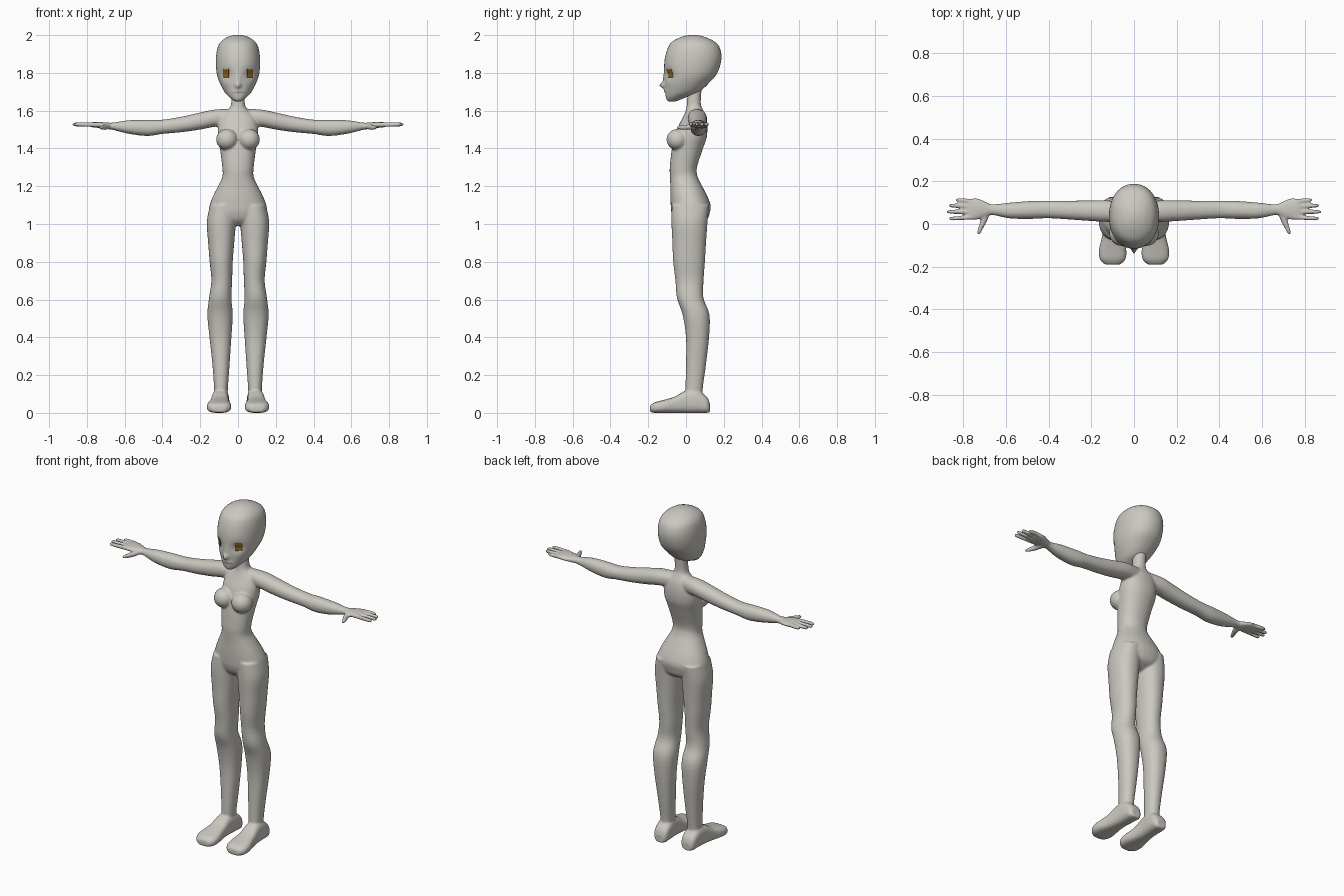
import bpy, bmesh, math
from mathutils import Vector
from mathutils.bvhtree import BVHTree


def material(name, rgb):
    m = bpy.data.materials.new(name)
    m.diffuse_color = (*rgb, 1)
    return m


SKIN = material("pale warm grey", (0.60, 0.58, 0.53))
EYE = material("ochre brown", (0.27, 0.14, 0.02))


def smooth_path(rows, steps):
    """Catmull-Rom through the sections."""
    out = []
    for i in range(len(rows) - 1):
        p = [rows[max(0, min(len(rows) - 1, i + k))] for k in (-1, 0, 1, 2)]
        for s in range(steps):
            t = s / steps
            out.append([0.5 * (2 * b + (c - a) * t + (2 * a - 5 * b + 4 * c - d) * t * t
                               + (3 * b - a - 3 * c + d) * t ** 3) for a, b, c, d in zip(*p)])
    out.append(list(rows[-1]))
    return out


def loft(bm, axis, rows, sides=(1,), n=32, p=2.0, steps=4):
    """rows: (position on axis, centre a, half width a, low b, high b)."""
    for side in sides:
        rings = []
        for t, ca, ha, b0, b1 in smooth_path(rows, steps):
            ring = []
            for k in range(n):
                th = 2 * math.pi * k / n
                c, s = math.cos(th), math.sin(th)
                a = ca + ha * math.copysign(abs(c) ** (2 / p), c)
                b = (b0 + b1) / 2 + (b1 - b0) / 2 * math.copysign(abs(s) ** (2 / p), s)
                x, y, z = {'x': (t, a, b), 'y': (a, t, b), 'z': (a, b, t)}[axis]
                ring.append(bm.verts.new((x * side, y, z)))
            rings.append(ring)
        for r, q in zip(rings, rings[1:]):
            for k in range(n):
                bm.faces.new((r[k], r[(k + 1) % n], q[(k + 1) % n], q[k]))
        bm.faces.new(rings[0])
        bm.faces.new(rings[-1])


def finish(bm, name, mat):
    bmesh.ops.recalc_face_normals(bm, faces=bm.faces)
    for f in bm.faces:
        f.smooth = True
    me = bpy.data.meshes.new(name)
    bm.to_mesh(me)
    bm.free()
    me.materials.append(mat)
    ob = bpy.data.objects.new(name, me)
    bpy.context.collection.objects.link(ob)
    return ob


BOTH = (1, -1)
body = bmesh.new()

# torso and neck
loft(body, 'z', [
    (0.99, 0, .05, -.03, .06), (1.02, 0, .12, -.062, .11), (1.06, 0, .152, -.077, .126),
    (1.10, 0, .150, -.081, .13), (1.15, 0, .131, -.083, .112), (1.20, 0, .106, -.083, .086),
    (1.25, 0, .083, -.085, .062), (1.30, 0, .083, -.086, .058), (1.40, 0, .096, -.075, .090),
    (1.46, 0, .106, -.060, .11), (1.52, 0, .106, -.040, .113), (1.57, 0, .090, -.014, .105),
    (1.605, 0, .052, 0, .09), (1.64, 0, .036, .005, .078), (1.74, 0, .036, .01, .085)], p=2.2)

# breasts
for s in BOTH:
    r = bmesh.ops.create_uvsphere(body, u_segments=24, v_segments=16, radius=1)
    for v in r['verts']:
        v.co = Vector((s * .058 + v.co.x * .058, -.045 + v.co.y * .058, 1.447 + v.co.z * .056))

# legs
loft(body, 'z', [
    (.05, .09, .036, .0, .09), (.12, .09, .036, -.003, .088), (.25, .09, .045, .0, .105),
    (.40, .093, .058, .0, .122), (.52, .095, .067, -.018, .124), (.61, .094, .059, -.048, .092),
    (.70, .086, .055, -.056, .093), (.80, .089, .061, -.068, .10), (.90, .089, .069, -.072, .106),
    (1.01, .088, .077, -.077, .114), (1.10, .078, .070, -.075, .122)], BOTH, p=2.2)

# feet
loft(body, 'y', [
    (.126, .09, .025, .004, .05), (.11, .09, .042, 0, .085), (.06, .092, .046, 0, .12),
    (.0, .095, .046, 0, .118), (-.06, .098, .052, 0, .086), (-.12, .10, .064, 0, .068),
    (-.165, .10, .060, 0, .056), (-.19, .10, .035, .004, .04)], BOTH, p=2.8)

# arms with palms
loft(body, 'x', [
    (.02, .055, .04, 1.52, 1.61), (.12, .06, .05, 1.515, 1.606), (.20, .062, .048, 1.50, 1.590),
    (.30, .065, .044, 1.486, 1.568), (.40, .068, .041, 1.477, 1.552), (.48, .066, .042, 1.466, 1.552),
    (.58, .063, .037, 1.478, 1.549), (.66, .067, .025, 1.498, 1.537), (.69, .069, .033, 1.502, 1.537),
    (.73, .070, .049, 1.508, 1.540), (.765, .069, .050, 1.511, 1.540), (.78, .069, .045, 1.515, 1.536)],
    BOTH, p=2.2)

# fingers
for y0, y1, tip in ((.106, .112, .835), (.082, .086, .868), (.057, .057, .876), (.032, .026, .866)):
    loft(body, 'x', [(.75, y0, .011, 1.513, 1.539), (tip - .02, y1, .0095, 1.516, 1.538),
                     (tip, y1, .006, 1.520, 1.534)], BOTH, n=12)

# thumbs
loft(body, 'y', [(.07, .69, .022, 1.503, 1.533), (.02, .702, .017, 1.498, 1.528),
                 (-.03, .722, .011, 1.499, 1.522), (-.048, .727, .006, 1.503, 1.518)], BOTH, n=12)

# blend all the body parts into one skin
ob = finish(body, "body", SKIN)
rm = ob.modifiers.new("blend", 'REMESH')
rm.mode = 'VOXEL'
rm.voxel_size = .006
rm.use_smooth_shade = True
sm = ob.modifiers.new("soften", 'SMOOTH')
sm.factor = .5
sm.iterations = 4

# head
head = bmesh.new()
loft(head, 'z', [
    (1.648, 0, .014, -.09, -.06), (1.658, 0, .030, -.102, -.03), (1.675, 0, .050, -.107, .01),
    (1.70, 0, .072, -.108, .07), (1.75, 0, .098, -.112, .125), (1.80, 0, .113, -.116, .166),
    (1.87, 0, .117, -.113, .187), (1.93, 0, .109, -.097, .180), (1.965, 0, .091, -.073, .152),
    (1.99, 0, .055, -.025, .10), (2.0, 0, .02, .015, .06)], n=64, steps=6, p=2.15)


def bump(v, x, z, sx, sz, amount):
    return amount * math.exp(-((v.x - x) / sx) ** 2 - ((v.z - z) / sz) ** 2)


for v in head.verts:
    if v.co.y < -.02:
        c = v.co.copy()
        v.co.y += bump(c, 0, 1.733, .013, .016, -.026) + bump(c, 0, 1.76, .012, .03, -.008)  # nose
        v.co.y += bump(c, 0, 1.70, .03, .012, -.008) + bump(c, 0, 1.692, .022, .004, .005)  # lips
        for s in BOTH:
            v.co.y += bump(c, s * .062, 1.79, .03, .028, .016)  # eye sockets
tree = BVHTree.FromBMesh(head)
finish(head, "head", SKIN)

# eyes: thin plates following the face
eyes = bmesh.new()
for s in BOTH:
    r = bmesh.ops.create_grid(eyes, x_segments=6, y_segments=6, size=1)
    for v in r['verts']:
        x, z = s * .065 + v.co.x * .015, 1.798 + v.co.y * .023
        hit = tree.ray_cast(Vector((x, -1, z)), Vector((0, 1, 0)))[0]
        v.co = Vector((x, hit.y - .003, z))
bmesh.ops.recalc_face_normals(eyes, faces=eyes.faces)
for f in eyes.faces:
    f.normal_update()
    if f.normal.y > 0:
        f.normal_flip()
bmesh.ops.solidify(eyes, geom=eyes.faces[:], thickness=.002)
finish(eyes, "eyes", EYE)
